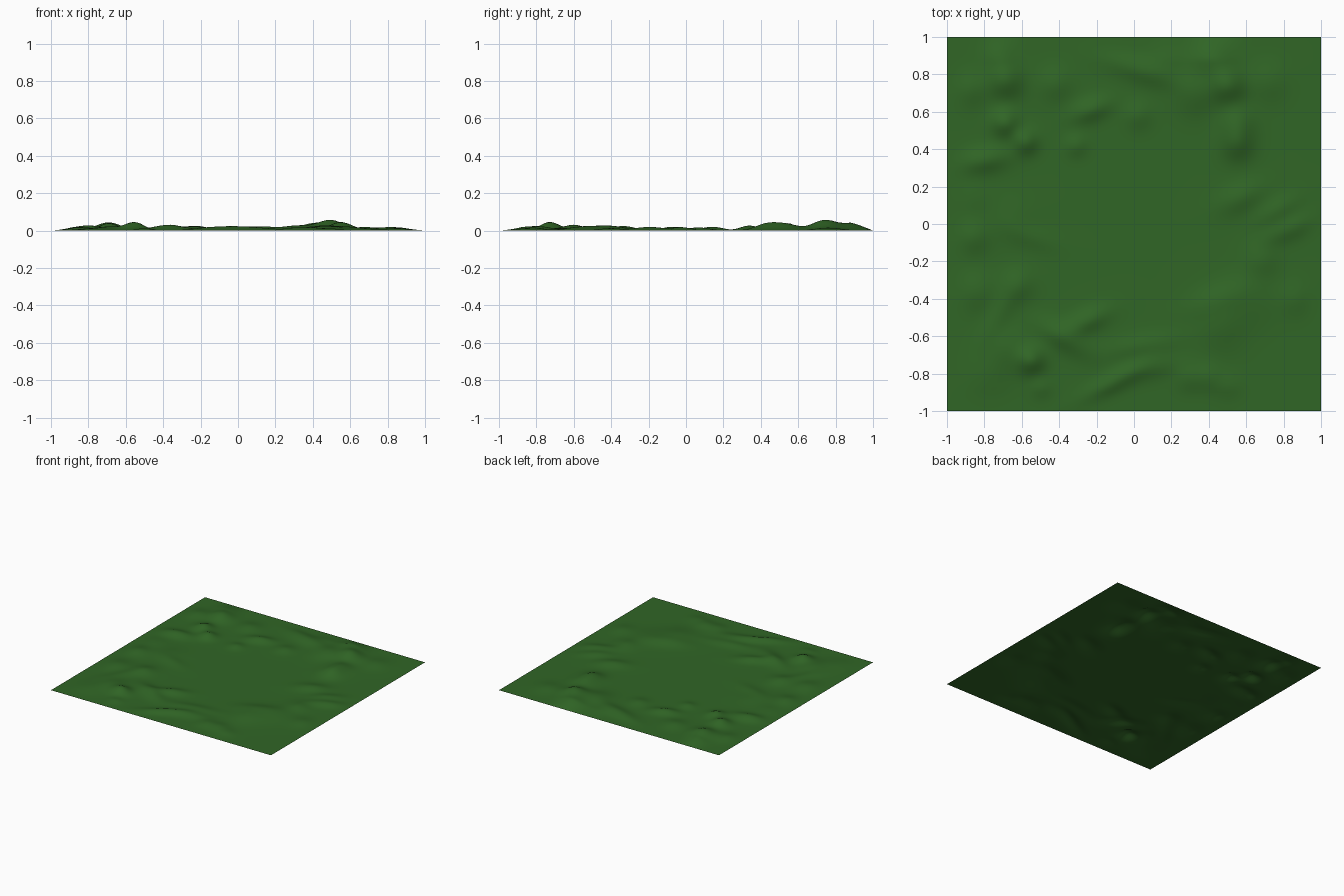
import bpy, bmesh, math

# Round hills: x, y, height, radius
HILLS = [
    (0.50, 0.74, .052, .065), (-0.55, -0.73, .042, .05), (-0.69, 0.77, .043, .065),
    (-0.69, 0.54, .040, .05), (-0.58, 0.44, .034, .045), (0.55, 0.43, .034, .06),
    (0.55, 0.54, .032, .065), (-0.31, 0.42, .016, .04), (0.42, 0.90, .040, .08),
    (-0.72, 0.92, .022, .06), (-0.88, 0.72, .016, .06), (0.72, 0.76, .015, .07),
    (0.68, -0.19, .018, .06), (0.86, -0.40, .012, .06), (-0.62, -0.33, .020, .06),
    (-0.84, -0.36, .018, .07), (-0.65, 0.03, .010, .08), (-0.68, -0.66, .020, .08),
    (-0.50, -0.88, .012, .04), (0.29, -0.82, .014, .05), (0.40, -0.82, .014, .05),
    (-0.42, 0.75, .018, .06), (0.32, 0.70, .024, .08), (0.02, 0.58, .016, .05),
    (-0.86, -0.07, .020, .06), (0.50, -0.87, .010, .05), (0.18, 0.88, .012, .07),
    (-0.78, -0.80, .010, .08), (0.62, -0.40, .014, .10), (-0.85, 0.14, .008, .07),
]
# Long ridges: x, y, height, half length, half width, angle in degrees
RIDGES = [
    (-0.80, 0.34, .027, .09, .045, 10), (-0.23, 0.61, .025, .075, .04, 20),
    (0.04, 0.82, .021, .14, .045, -18), (0.57, 0.14, .020, .09, .05, 25),
    (0.76, 0.07, .016, .09, .04, 30), (0.82, -0.03, .018, .11, .04, 22),
    (0.46, -0.53, .022, .09, .10, 0), (0.45, -0.40, .012, .12, .05, 20),
    (-0.25, -0.52, .023, .09, .04, 25), (-0.37, -0.61, .026, .11, .045, -30),
    (0.05, -0.65, .014, .13, .04, 10), (0.10, -0.77, .013, .11, .04, 15),
    (-0.10, -0.84, .020, .15, .035, 30), (-0.55, -0.07, .010, .10, .04, -20),
    (-0.72, -0.48, .012, .12, .04, 60),
]


def height(x, y):
    z = 0.0
    for hx, hy, h, r in HILLS:
        z += h * math.exp(-((x - hx) ** 2 + (y - hy) ** 2) / (2 * r * r))
    for hx, hy, h, a, b, deg in RIDGES:
        c, s = math.cos(math.radians(deg)), math.sin(math.radians(deg))
        u, v = (x - hx) * c + (y - hy) * s, (y - hy) * c - (x - hx) * s
        z += h * math.exp(-(u * u) / (2 * a * a) - (v * v) / (2 * b * b))
    # Fade to flat ground at the border
    edge = min(1.0, (1.0 - max(abs(x), abs(y))) / 0.12)
    return z * max(0.0, edge) ** 0.6


# Rolling grass field as one open sheet
bm = bmesh.new()
bmesh.ops.create_grid(bm, x_segments=100, y_segments=100, size=1.0)
for v in bm.verts:
    v.co.z = height(v.co.x, v.co.y)
for f in bm.faces:
    f.smooth = True
mesh = bpy.data.meshes.new("grass_terrain")
bm.to_mesh(mesh)
bm.free()

green = bpy.data.materials.new("grass green")
green.diffuse_color = (0.03, 0.133, 0.019, 1)
mesh.materials.append(green)
terrain = bpy.data.objects.new("grass_terrain", mesh)
bpy.context.collection.objects.link(terrain)
